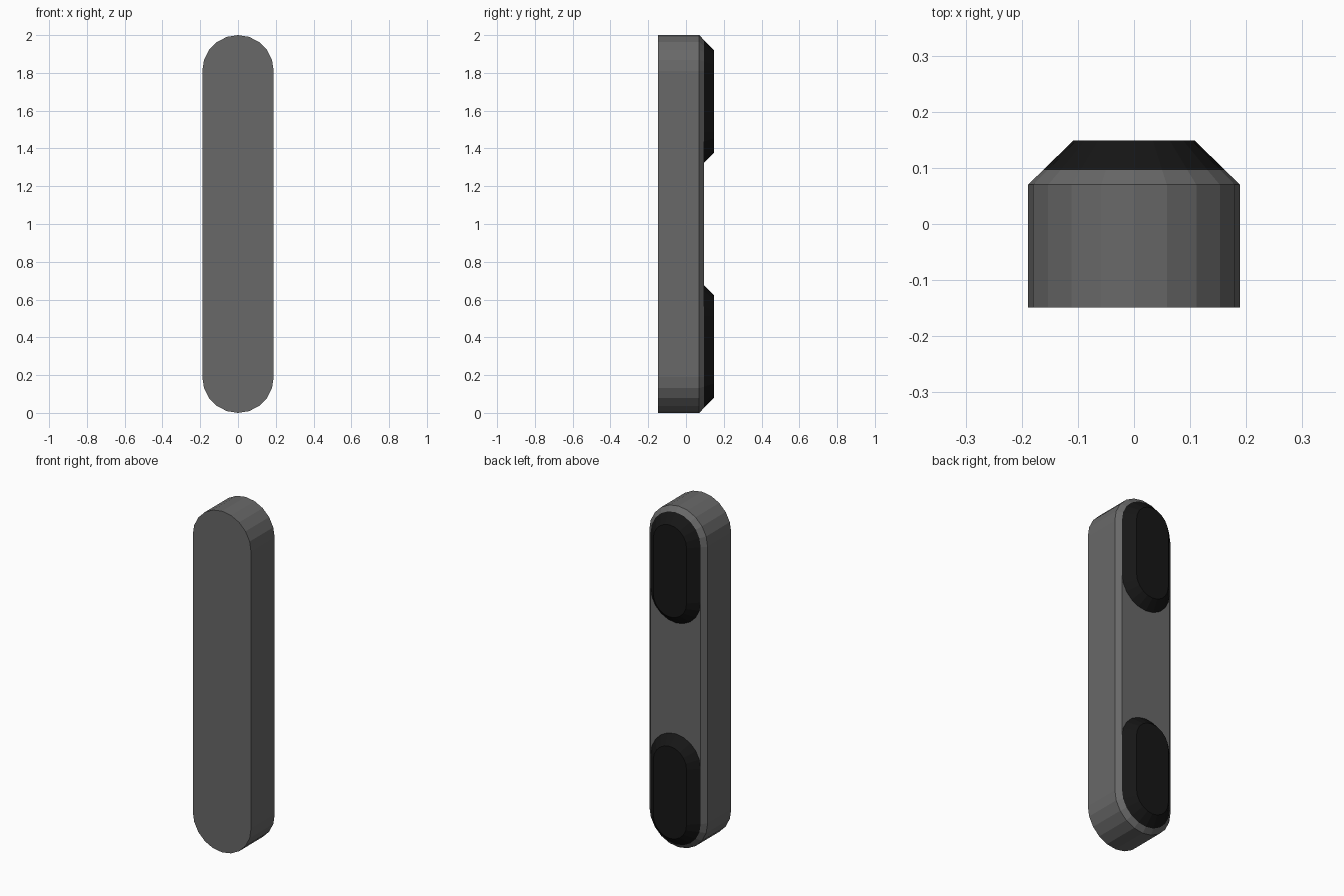
import bpy, bmesh, math

if "Cube" in bpy.data.objects:
    bpy.data.objects.remove(bpy.data.objects["Cube"])

SEG = 10  # flat sides per rounded end


def outline(radius, z_low, z_high):
    """Rounded slot outline in x/z; z_low and z_high are the arc centres."""
    pts = []
    for centre, start in ((z_high, 0.0), (z_low, math.pi)):
        for i in range(SEG + 1):
            a = start + math.pi * i / SEG
            pts.append((radius * math.cos(a), centre + radius * math.sin(a)))
    return pts


def slot(name, z_low, z_high, sections, material):
    """Loft a slot through (y, radius) sections and cap both ends."""
    bm = bmesh.new()
    rings = [[bm.verts.new((x, y, z)) for x, z in outline(r, z_low, z_high)]
             for y, r in sections]
    n = len(rings[0])
    for a, b in zip(rings, rings[1:]):
        for i in range(n):
            j = (i + 1) % n
            bm.faces.new((a[i], a[j], b[j], b[i]))
    bm.faces.new(rings[0])
    bm.faces.new(rings[-1])
    bmesh.ops.recalc_face_normals(bm, faces=bm.faces[:])
    mesh = bpy.data.meshes.new(name)
    bm.to_mesh(mesh)
    bm.free()
    mesh.materials.append(material)
    obj = bpy.data.objects.new(name, mesh)
    bpy.context.collection.objects.link(obj)
    return obj


def colour(name, value):
    mat = bpy.data.materials.new(name)
    mat.diffuse_color = (value, value, value, 1)
    mat.use_nodes = True
    mat.node_tree.nodes["Principled BSDF"].inputs["Base Color"].default_value = mat.diffuse_color
    return mat


dark_grey = colour("dark_grey", 0.14)
black = colour("black_rubber", 0.008)

# Dark grey bar with a chamfered back edge
slot("bar", 0.189, 1.811, [(-0.149, 0.189), (0.07, 0.189), (0.096, 0.162)],
     dark_grey)

# Two bevelled rubber pads, set slightly into the back of the bar
pad = [(0.09, 0.162), (0.096, 0.162), (0.149, 0.108)]
slot("lower_pad", 0.189, 0.513, pad, black)
slot("upper_pad", 1.487, 1.811, pad, black)
